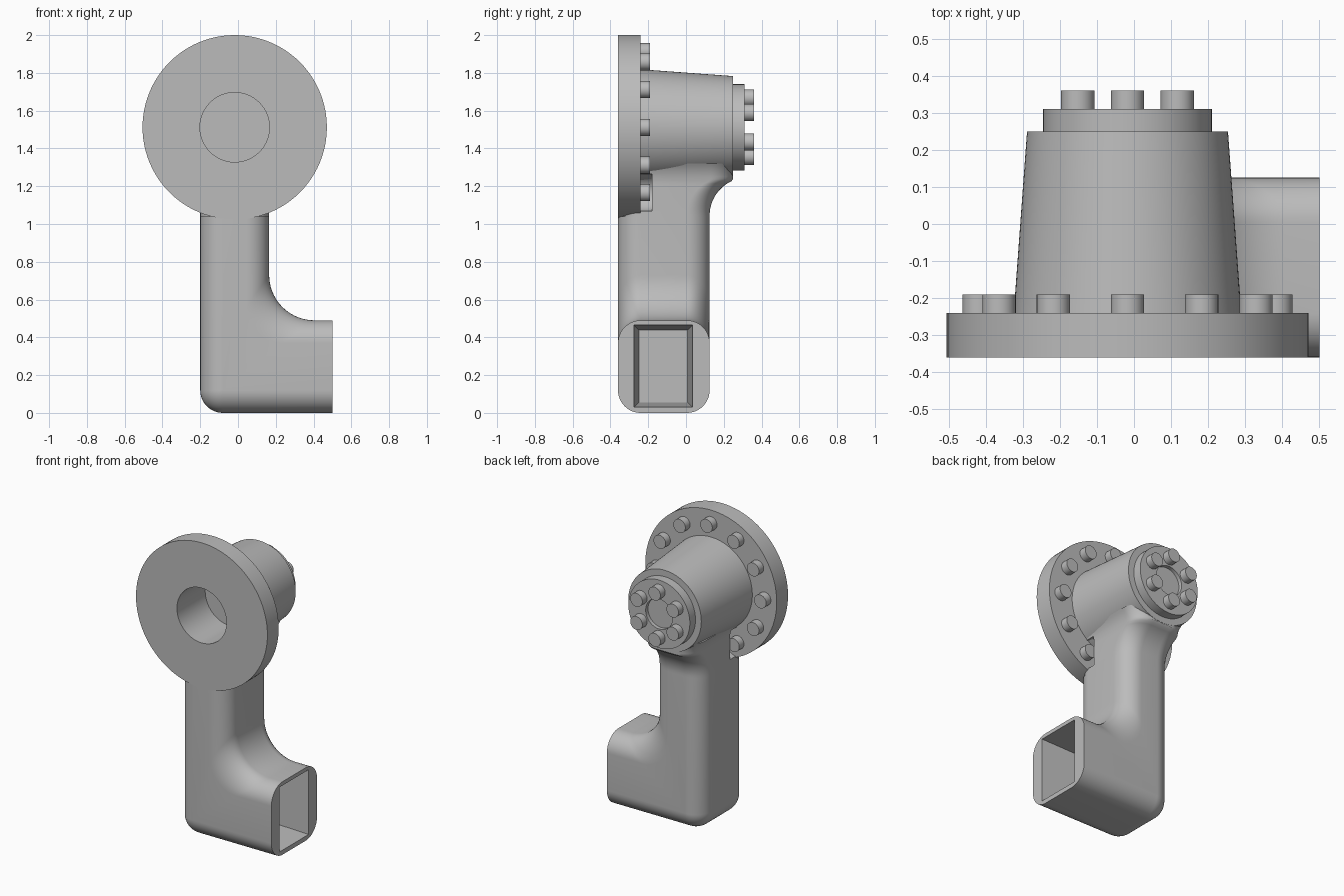
import bpy, bmesh
from math import sin, cos, pi, sqrt, radians

if "Cube" in bpy.data.objects:
    bpy.data.objects.remove(bpy.data.objects["Cube"])

GREY = (0.5, 0.5, 0.5, 1)
metal = bpy.data.materials.new("plain grey metal")
metal.use_nodes = True
metal.diffuse_color = GREY
metal.node_tree.nodes["Principled BSDF"].inputs["Base Color"].default_value = GREY

CX, CZ = -0.0175, 1.512            # axis of flange and boss
FRONT, BACK, ROUND = -0.36, 0.125, 0.12


def loft(name, rings):
    """Skin a list of closed rings, cap both ends."""
    bm = bmesh.new()
    rows = [[bm.verts.new(p) for p in ring] for ring in rings]
    n = len(rows[0])
    for a, b in zip(rows, rows[1:]):
        for i in range(n):
            j = (i + 1) % n
            bm.faces.new((a[i], a[j], b[j], b[i]))
    bm.faces.new(rows[0])
    bm.faces.new(rows[-1])
    bmesh.ops.remove_doubles(bm, verts=bm.verts, dist=0.0005)
    bmesh.ops.recalc_face_normals(bm, faces=bm.faces)
    mesh = bpy.data.meshes.new(name)
    bm.to_mesh(mesh)
    bm.free()
    mesh.materials.append(metal)
    obj = bpy.data.objects.new(name, mesh)
    bpy.context.collection.objects.link(obj)
    return obj


def lathe(name, profile, x=CX, z=CZ, segments=96):
    """Turn (radius, y) points about an axis along y."""
    turns = [2 * pi * i / segments for i in range(segments)]
    return loft(name, [[(x + r * cos(t), y, z + r * sin(t)) for t in turns]
                       for r, y in profile])


def activate(obj):
    bpy.ops.object.select_all(action="DESELECT")
    obj.select_set(True)
    bpy.context.view_layer.objects.active = obj


def cut(obj, cutter):
    activate(obj)
    mod = obj.modifiers.new("cut", "BOOLEAN")
    mod.operation, mod.solver, mod.object = "DIFFERENCE", "EXACT", cutter
    bpy.ops.object.modifier_apply(modifier=mod.name)
    bpy.data.objects.remove(cutter)


def arc(cx, cy, r, start, end, steps=12):
    angles = [radians(start + (end - start) * i / steps) for i in range(steps + 1)]
    return [(cx + r * cos(a), cy + r * sin(a)) for a in angles]


# Flange and tapered boss with the blind bore
parts = [lathe("flange_and_boss", [
    (0, -0.06), (0.184, -0.06), (0.184, FRONT), (0.488, FRONT),
    (0.488, -0.24), (0.307, -0.24), (0.271, 0.25), (0, 0.25)])]

# End cap with shallow recess
parts.append(lathe("end_cap", [
    (0, 0.24), (0.228, 0.24), (0.228, 0.31), (0.1, 0.31), (0.1, 0.285), (0, 0.285)]))


# Bolt circles
def bolts(name, count, circle, base, top):
    for i in range(count):
        a = 2 * pi * i / count
        parts.append(lathe(f"{name}_{i + 1}",
                           [(0, base), (0.045, base), (0.045, top), (0, top)],
                           CX + circle * sin(a), CZ + circle * cos(a), 32))


bolts("flange_bolt", 12, 0.4, -0.25, -0.19)
bolts("cap_bolt", 6, 0.155, 0.3, 0.36)


# Elbow arm: L-shaped outline, pulled in by d towards its rounded front and back
def elbow(d, y):
    inner = 0.24 - 0.4 * d
    left, right, top = -0.2 + d, 0.165 - d, 0.49 - d
    outline = [(0.5, d), (0.5, top)]
    outline += arc(right + inner, top + inner, inner, 270, 180, 20)
    outline += [(right, 1.04), (left, 1.04)]
    outline += arc(-0.2 + ROUND, ROUND, ROUND - d, 180, 270)
    return [(x, y, z) for x, z in outline]


quarter = [pi / 2 * i / 12 for i in range(13)]
layers = [(ROUND * (1 - sin(t)), ROUND * (1 - cos(t))) for t in quarter]
arm = loft("elbow_arm", [elbow(d, FRONT + s) for d, s in layers]
           + [elbow(d, BACK - s) for d, s in reversed(layers)])

# Tapered pocket in the open end
def pocket_ring(x, m):
    y0, y1, z0, z1 = -0.275 + m, 0.035 - m, 0.03 + m, 0.465 - m
    return [(x, y0, z0), (x, y1, z0), (x, y1, z1), (x, y0, z1)]


cut(arm, loft("pocket_cutter", [pocket_ring(0.14, 0.026), pocket_ring(0.52, -0.001)]))
parts.append(arm)


# Neck that flares with a 0.2 fillet from the arm into the boss
def flare(z, start):
    return 0.2 - sqrt(0.04 - min(max(z - start, 0), 0.19) ** 2)


def neck_ring(z):
    half = 0.1825 + flare(z, 1.21)
    back = min(BACK + flare(z, 1.045), 0.249)
    front, x, r = FRONT + 0.008, half - ROUND, ROUND
    ring = arc(CX + x, back - r, r, 0, 90) + arc(CX - x, back - r, r, 90, 180)
    ring += arc(CX - x, front + r, r, 180, 270) + arc(CX + x, front + r, r, 270, 360)
    return [(px, py, z) for px, py in ring]


neck = loft("neck", [neck_ring(1.04 + 0.28 * i / 24) for i in range(25)])

# Clearance around the two bolts beside the neck
for side in (-1, 1):
    cut(neck, lathe("clearance_cutter",
                    [(0, -0.25), (0.1, -0.25), (0.1, -0.18), (0, -0.18)],
                    CX + side * 0.2, CZ - 0.346, 48))
parts.append(neck)

for obj in parts:
    activate(obj)
    bpy.ops.object.shade_smooth_by_angle(angle=radians(30))
